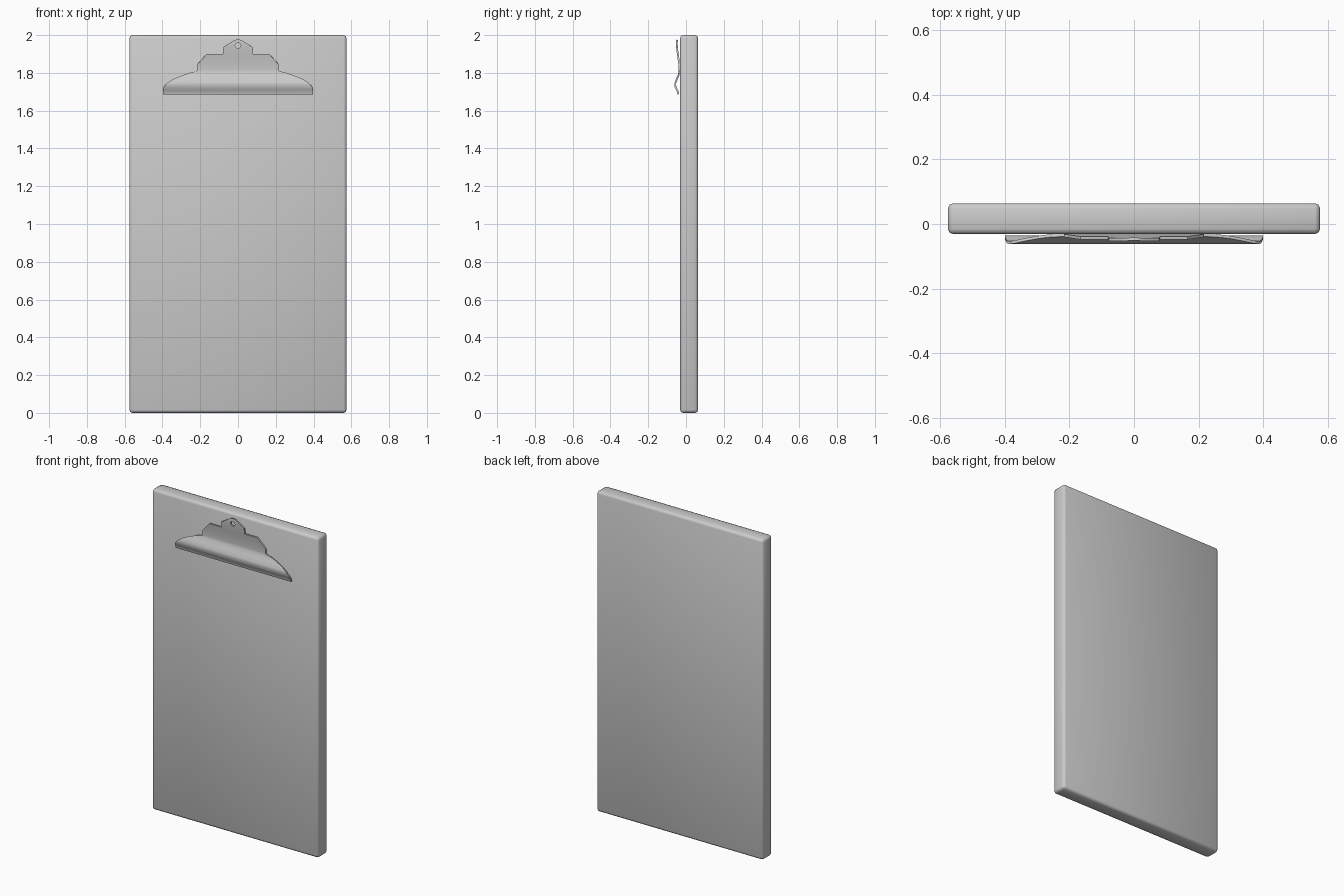
import bpy, bmesh
from math import pi

if "Cube" in bpy.data.objects:
    bpy.data.objects.remove(bpy.data.objects["Cube"])


def mesh_object(name, bm):
    mesh = bpy.data.meshes.new(name)
    bm.to_mesh(mesh)
    bm.free()
    obj = bpy.data.objects.new(name, mesh)
    bpy.context.collection.objects.link(obj)
    return obj


def activate(obj):
    bpy.ops.object.select_all(action='DESELECT')
    obj.select_set(True)
    bpy.context.view_layer.objects.active = obj


def interpolate(points, z):
    # Smoothstep between profile stations, given as (z, y)
    for (z0, y0), (z1, y1) in zip(points, points[1:]):
        if z <= z1:
            t = max(0, (z - z0) / (z1 - z0))
            return y0 + (y1 - y0) * t * t * (3 - 2 * t)
    return points[-1][1]


# Board: a slab with softened edges, smooth shaded all over
bpy.ops.mesh.primitive_cube_add(size=1, location=(0, 0.0165, 1))
board = bpy.context.object
board.name = "board"
board.scale = (1.15, 0.095, 2.0)
bpy.ops.object.transform_apply(location=False, rotation=False, scale=True)
bevel = board.modifiers.new("edges", 'BEVEL')
bevel.width = 0.016
bevel.segments = 2
bpy.ops.object.modifier_apply(modifier=bevel.name)
bpy.ops.object.shade_smooth()

# Clip: stepped outline (right half, x and z), mirrored to the left
half = [(0.398, 1.686), (0.398, 1.702), (0.393, 1.724), (0.375, 1.747),
        (0.345, 1.766), (0.30, 1.785), (0.26, 1.799), (0.217, 1.810),
        (0.217, 1.843), (0.165, 1.900), (0.080, 1.900), (0.078, 1.936),
        (0.025, 1.970), (0.010, 1.976)]
outline = half + [(-x, z) for x, z in reversed(half)]
bm = bmesh.new()
bm.faces.new([bm.verts.new((x, 0, z)) for x, z in outline])

# Cut the sheet into strips, then bend it along its side profile
for i in range(1, 24):
    bmesh.ops.bisect_plane(bm, geom=bm.verts[:] + bm.edges[:] + bm.faces[:],
                           plane_co=(0, 0, 1.686 + 0.0121 * i),
                           plane_no=(0, 0, 1), dist=1e-5)
profile = [(1.686, -0.045), (1.735, -0.062), (1.812, -0.039),
           (1.960, -0.053), (1.980, -0.051)]
for v in bm.verts:
    v.co.y = interpolate(profile, v.co.z)
clip = mesh_object("clip", bm)
activate(clip)
sheet = clip.modifiers.new("thickness", 'SOLIDIFY')
sheet.thickness = 0.009
sheet.offset = -1
bpy.ops.object.modifier_apply(modifier=sheet.name)

# Hanging hole in the tab
bpy.ops.mesh.primitive_cylinder_add(vertices=16, radius=0.015, depth=0.2,
                                    location=(0, -0.05, 1.945), rotation=(pi / 2, 0, 0))
cutter = bpy.context.object
cutter.name = "hole_cutter"
cutter.hide_render = True
activate(clip)
hole = clip.modifiers.new("hole", 'BOOLEAN')
hole.operation = 'DIFFERENCE'
hole.solver = 'EXACT'
hole.object = cutter
bpy.ops.object.modifier_apply(modifier=hole.name)
bpy.data.objects.remove(cutter)
bpy.ops.object.shade_smooth_by_angle(angle=0.7)
